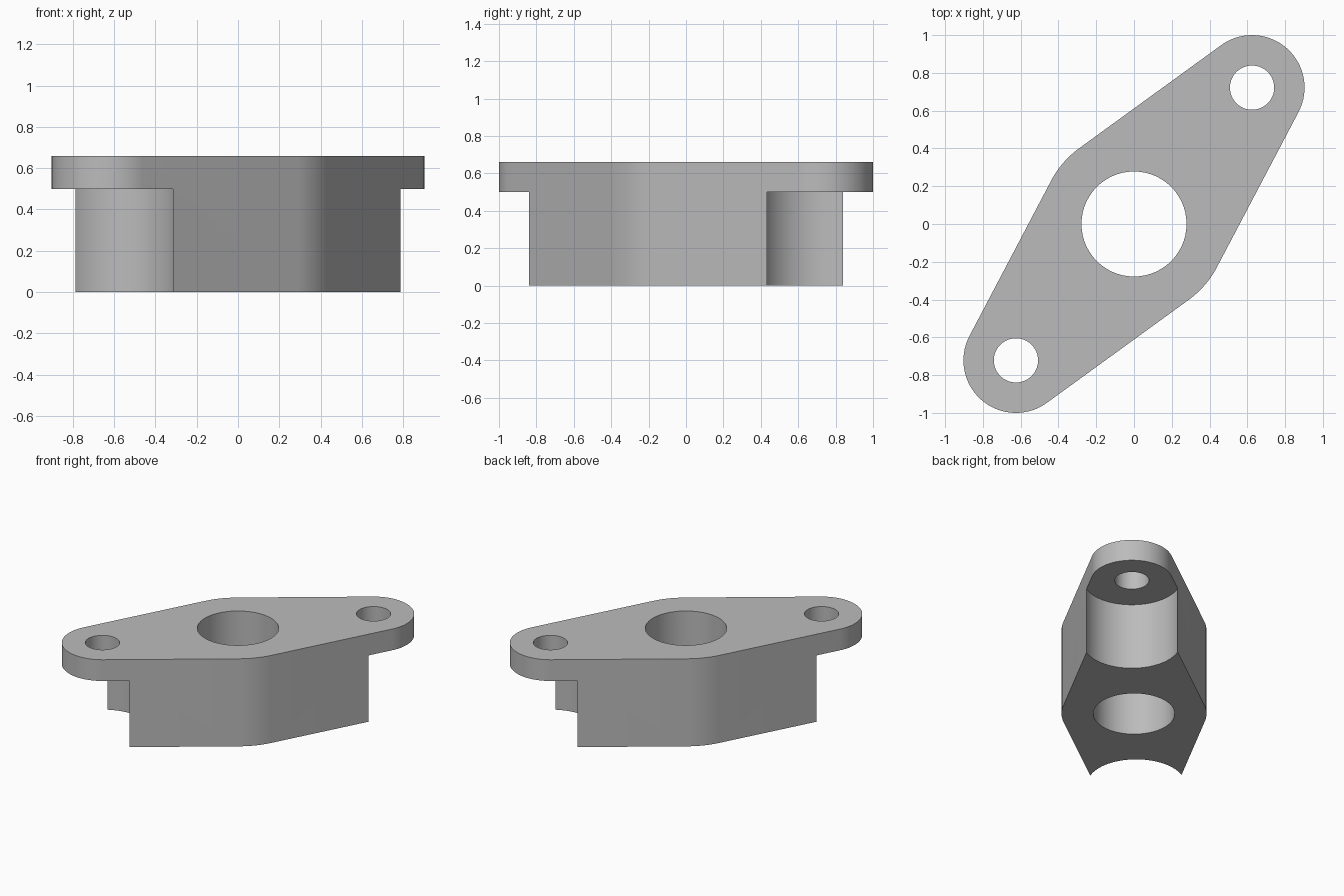
import bpy
import bmesh
from math import sin, cos, asin, atan2, pi, hypot
from mathutils import Matrix, Vector

if "Cube" in bpy.data.objects:
    bpy.data.objects.remove(bpy.data.objects["Cube"])

HEIGHT, STEP = 0.66, 0.5              # overall height, underside of the ears
EAR_X, EAR_Y, EAR_R = 0.625, 0.722, 0.278
HUB_R, BORE_R, BOLT_R, RELIEF_R = 0.495, 0.278, 0.117, 0.332

grey = bpy.data.materials.new("plain grey")
grey.use_nodes = True
colour = (0.5, 0.5, 0.5, 1)
grey.diffuse_color = colour
grey.node_tree.nodes["Principled BSDF"].inputs["Base Color"].default_value = colour


def make_object(name, bm):
    mesh = bpy.data.meshes.new(name)
    bm.to_mesh(mesh)
    bm.free()
    mesh.materials.append(grey)
    obj = bpy.data.objects.new(name, mesh)
    bpy.context.collection.objects.link(obj)
    return obj


def arc(cx, cy, radius, middle, half, steps):
    angles = [middle - half + 2 * half * i / steps for i in range(steps + 1)]
    return [Vector((cx + radius * cos(a), cy + radius * sin(a), 0)) for a in angles]


def cylinder_cutter(name, x, y, radius, low, high):
    bm = bmesh.new()
    bmesh.ops.create_cone(bm, cap_ends=True, segments=96, radius1=radius,
                          radius2=radius, depth=high - low,
                          matrix=Matrix.Translation((x, y, (low + high) / 2)))
    obj = make_object(name, bm)
    obj.hide_render = True
    return obj


# Flange body: tangent outline around the hub and both ears
axis = atan2(EAR_Y, EAR_X)
taper = asin((HUB_R - EAR_R) / hypot(EAR_X, EAR_Y))
outline = []
for side in (1, -1):
    turn = axis if side == 1 else axis + pi
    outline += arc(side * EAR_X, side * EAR_Y, EAR_R, turn, pi / 2 - taper, 40)
    outline += arc(0, 0, HUB_R, turn + pi / 2, taper, 12)

bm = bmesh.new()
base = bm.faces.new([bm.verts.new(p) for p in outline])
top = bmesh.ops.extrude_face_region(bm, geom=[base])
bmesh.ops.translate(bm, vec=(0, 0, HEIGHT),
                    verts=[v for v in top["geom"] if isinstance(v, bmesh.types.BMVert)])
bmesh.ops.recalc_face_normals(bm, faces=bm.faces)
flange = make_object("flange_body", bm)

# Centre bore, then the bolt hole and round relief under each ear
cutters = [cylinder_cutter("bore_cutter", 0, 0, BORE_R, -0.1, HEIGHT + 0.1)]
for side in (1, -1):
    x, y = side * EAR_X, side * EAR_Y
    cutters.append(cylinder_cutter("relief_cutter", x, y, RELIEF_R, -0.1, STEP))
    cutters.append(cylinder_cutter("bolt_cutter", x, y, BOLT_R, STEP - 0.1, HEIGHT + 0.1))

bpy.ops.object.select_all(action="DESELECT")
flange.select_set(True)
bpy.context.view_layer.objects.active = flange
for cutter in cutters:
    cut = flange.modifiers.new(cutter.name, "BOOLEAN")
    cut.operation = "DIFFERENCE"
    cut.solver = "EXACT"
    cut.object = cutter
    bpy.ops.object.modifier_apply(modifier=cut.name)
    bpy.data.objects.remove(cutter)

bpy.ops.object.shade_smooth_by_angle(angle=pi / 6)
